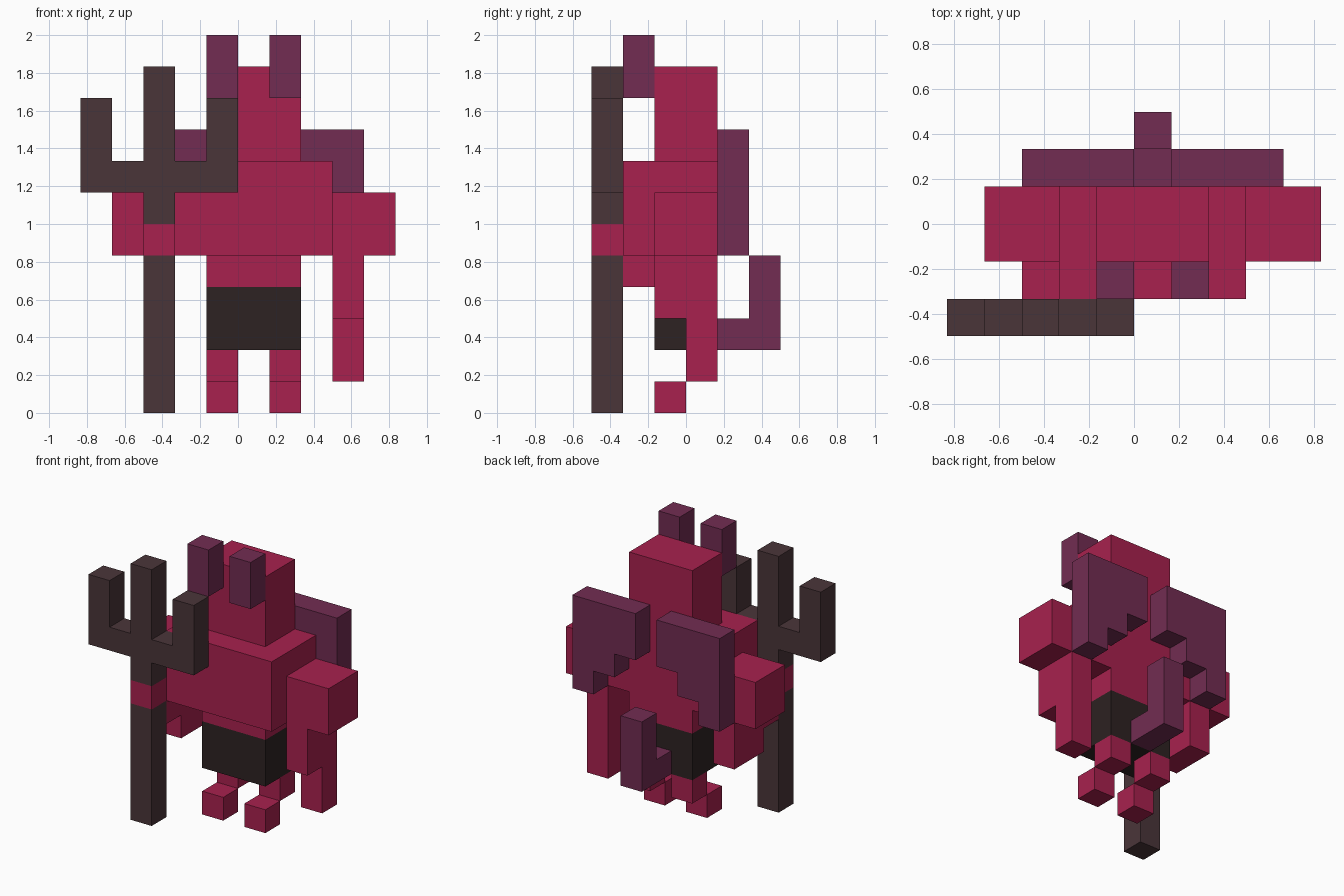
import bpy
import bmesh
from mathutils import Vector

UNIT = 1 / 6          # edge of one block
MIDLINE = 0.5         # body symmetry plane, in blocks

if "Cube" in bpy.data.objects:
    bpy.data.objects.remove(bpy.data.objects["Cube"], do_unlink=True)


def linear(channel):
    c = channel / 255
    return c / 12.92 if c <= 0.04045 else ((c + 0.055) / 1.055) ** 2.4


def material(name, *rgb):
    mat = bpy.data.materials.new(name)
    mat.use_nodes = True
    colour = [linear(c) for c in rgb] + [1]
    mat.diffuse_color = colour
    bsdf = mat.node_tree.nodes["Principled BSDF"]
    bsdf.inputs["Base Color"].default_value = colour
    bsdf.inputs["Roughness"].default_value = 0.9
    return mat


red = material("crimson skin", 168, 33, 78)
purple = material("plum", 114, 44, 82)
wood = material("dark brown", 74, 53, 57)
cloth = material("near black cloth", 45, 34, 34)


def prism(name, mat, outline, start, end, axis="y", mirrored=False):
    """Extrude a flat outline: (x, z) along y, or (y, z) along x."""
    def place(a, b, depth):
        x, y = (a, depth) if axis == "y" else (depth, a)
        if mirrored:
            x = 2 * MIDLINE - x
        return Vector((x, y, b)) * UNIT

    bm = bmesh.new()
    face = bm.faces.new([bm.verts.new(place(a, b, start)) for a, b in outline])
    sweep = place(0, 0, end) - place(0, 0, start)
    result = bmesh.ops.extrude_face_region(bm, geom=[face], use_keep_orig=True)
    moved = [g for g in result["geom"] if isinstance(g, bmesh.types.BMVert)]
    bmesh.ops.translate(bm, verts=moved, vec=sweep)
    bmesh.ops.recalc_face_normals(bm, faces=bm.faces)
    mesh = bpy.data.meshes.new(name)
    bm.to_mesh(mesh)
    bm.free()
    mesh.materials.append(mat)
    obj = bpy.data.objects.new(name, mesh)
    bpy.context.collection.objects.link(obj)
    return obj


def box(name, mat, xs, ys, zs, mirrored=False):
    (left, right), (low, high) = xs, zs
    outline = [(left, low), (right, low), (right, high), (left, high)]
    return prism(name, mat, outline, *ys, mirrored=mirrored)


# Body core
box("head", red, (-1, 2), (-1, 1), (8, 11))
box("torso", red, (-2, 3), (-2, 1), (5, 8))
box("belly", red, (-1, 2), (-1, 1), (4, 5))
box("loincloth", cloth, (-1, 2), (-1, 1), (2, 4))

# Paired parts
wing_outline = [(1, 9), (1, 7), (2, 7), (2, 6), (3, 6), (3, 5), (4, 5), (4, 9)]
for side, flip in (("left", False), ("right", True)):
    box(side + "_horn", purple, (1, 2), (-2, -1), (10, 12), flip)
    box(side + "_shoulder", red, (3, 5), (-1, 1), (5, 7), flip)
    box(side + "_upper_arm", red, (3, 4), (-1, 1), (3, 5), flip)
    box(side + "_leg", red, (1, 2), (0, 1), (1, 2), flip)
    box(side + "_foot", red, (1, 2), (-1, 0), (0, 1), flip)
    prism(side + "_wing", purple, wing_outline, 1, 2, mirrored=flip)

# Hanging left forearm, raised right forearm and gripping hand
box("left_forearm", red, (3, 4), (0, 1), (1, 3))
box("right_forearm", red, (-3, -2), (-2, -1), (4, 6))
box("right_hand", red, (-3, -2), (-3, -2), (5, 6))

# Hooked tail
tail_outline = [(1, 2), (3, 2), (3, 5), (2, 5), (2, 3), (1, 3)]
prism("tail", purple, tail_outline, 0, 1, axis="x")

# Three-pronged fork, split by the hand
box("fork_shaft", wood, (-3, -2), (-3, -2), (0, 5))
fork_outline = [(-3, 6), (-2, 6), (-2, 7), (0, 7), (0, 10), (-1, 10), (-1, 8),
                (-2, 8), (-2, 11), (-3, 11), (-3, 8), (-4, 8), (-4, 10),
                (-5, 10), (-5, 7), (-3, 7)]
prism("fork_head", wood, fork_outline, -3, -2)
